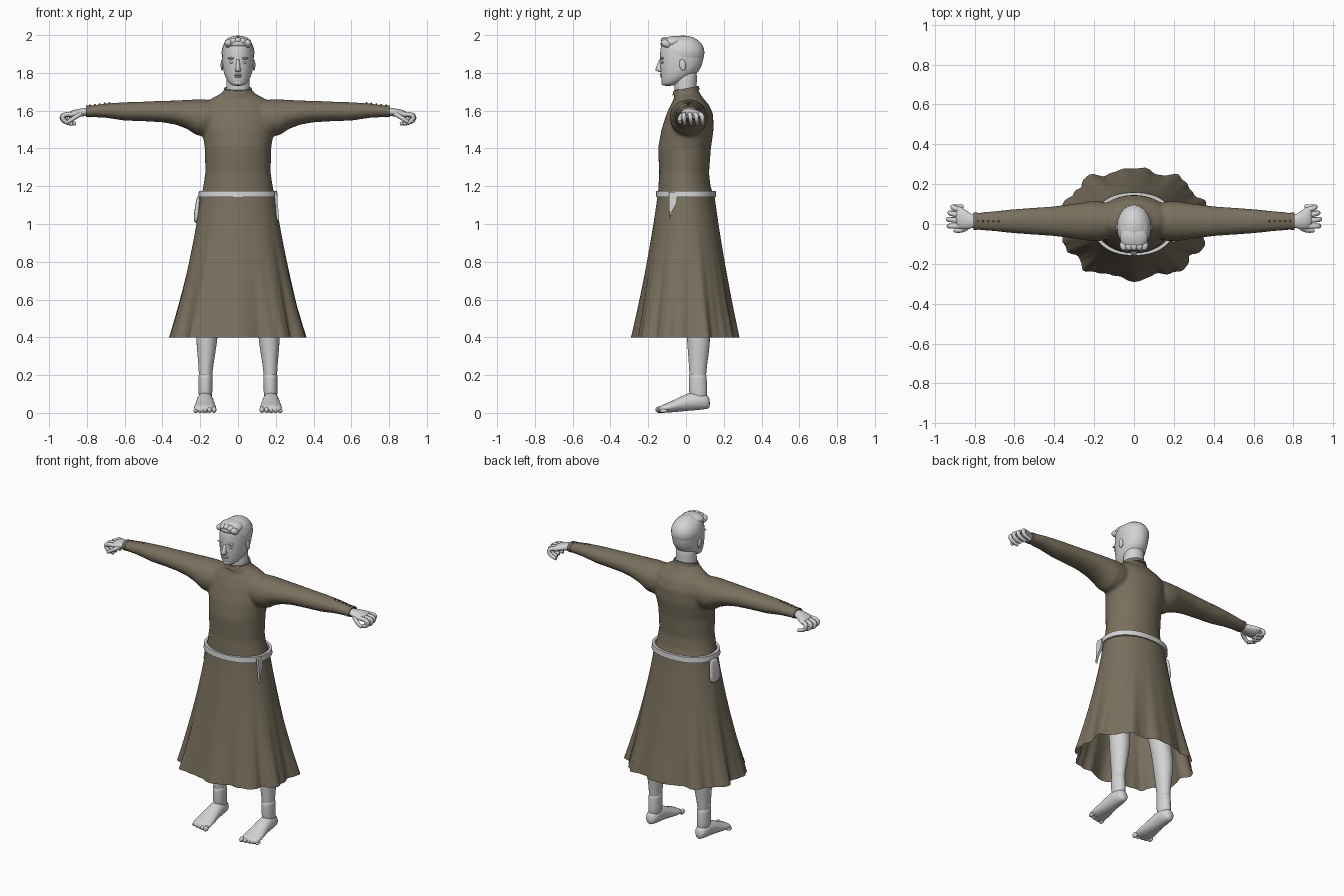
import bpy, bmesh, math
from mathutils import Matrix, Vector

if "Cube" in bpy.data.objects:
    bpy.data.objects.remove(bpy.data.objects["Cube"])


def material(name, rgb):
    m = bpy.data.materials.new(name)
    m.diffuse_color = (*rgb, 1)
    m.use_nodes = True
    m.node_tree.nodes["Principled BSDF"].inputs["Base Color"].default_value = m.diffuse_color
    return m


CLOTH = material("brown_wool", (0.19, 0.16, 0.11))
PALE = material("pale_grey", (0.65, 0.65, 0.65))


def loft(bm, axis, rings, n=20, power=2.0, loop=False):
    """Skin elliptical rings (position, centre u, centre v, radius u, radius v) along an axis."""
    rows = []
    for t, cu, cv, ru, rv in rings:
        row = []
        for i in range(n):
            a = 2 * math.pi * i / n
            c, s = math.cos(a), math.sin(a)
            u = cu + ru * math.copysign(abs(c) ** (2 / power), c)
            v = cv + rv * math.copysign(abs(s) ** (2 / power), s)
            row.append(bm.verts.new({"x": (t, u, v), "y": (u, t, v), "z": (u, v, t)}[axis]))
        rows.append(row)
    pairs = list(zip(rows, rows[1:])) + ([(rows[-1], rows[0])] if loop else [])
    for p, q in pairs:
        for i in range(n):
            j = (i + 1) % n
            bm.faces.new((p[i], p[j], q[j], q[i]))
    if not loop:
        bm.faces.new(rows[0])
        bm.faces.new(rows[-1])


def blob(bm, centre, radii, rot=0.0):
    m = Matrix.Translation(centre) @ Matrix.Rotation(rot, 4, "X") @ Matrix.Diagonal((*radii, 1))
    bmesh.ops.create_uvsphere(bm, u_segments=20, v_segments=12, radius=1, matrix=m)


def finish(bm, name, mat, sub=0, crisp=False):
    bmesh.ops.recalc_face_normals(bm, faces=bm.faces)
    me = bpy.data.meshes.new(name)
    bm.to_mesh(me)
    bm.free()
    me.materials.append(mat)
    ob = bpy.data.objects.new(name, me)
    bpy.context.collection.objects.link(ob)
    for p in me.polygons:
        p.use_smooth = True
    if sub:
        ob.modifiers.new("round", "SUBSURF").levels = sub
        ob.modifiers["round"].render_levels = sub
    if crisp:
        bpy.ops.object.select_all(action="DESELECT")
        ob.select_set(True)
        bpy.context.view_layer.objects.active = ob
        bpy.ops.object.shade_smooth_by_angle()
    return ob


def tubes(name, paths, radius, mat):
    cu = bpy.data.curves.new(name, "CURVE")
    cu.dimensions = "3D"
    cu.bevel_depth, cu.bevel_resolution, cu.use_fill_caps = radius, 3, True
    cu.resolution_u = 5
    for pts in paths:
        sp = cu.splines.new("NURBS")
        sp.points.add(len(pts) - 1)
        for i, p in enumerate(pts):
            sp.points[i].co = (*p, 1)
            sp.points[i].radius = 1.0 - 0.25 * i / (len(pts) - 1)
        sp.order_u, sp.use_endpoint_u = 3, True
    cu.materials.append(mat)
    ob = bpy.data.objects.new(name, cu)
    bpy.context.collection.objects.link(ob)


# Tunic bodice: torso and sleeves fused into one soft surface
bm = bmesh.new()
loft(bm, "z", [(z, 0, cy, rx, ry) for z, cy, rx, ry in (
    (1.14, 0, .197, .15), (1.2, -.008, .184, .138), (1.27, -.01, .173, .132),
    (1.4, -.008, .176, .14), (1.5, .008, .19, .138), (1.58, .02, .19, .124),
    (1.63, .02, .18, .102), (1.665, .015, .14, .077), (1.69, .004, .09, .07),
    (1.715, 0, .072, .064))], n=40)
for s in (1, -1):
    loft(bm, "x", [(s * x, .014, cz, ry, rz) for x, cz, ry, rz in (
        (.08, 1.57, .08, .08), (.17, 1.562, .1, .097), (.22, 1.565, .1, .095),
        (.27, 1.58, .092, .077), (.33, 1.59, .084, .064), (.4, 1.595, .075, .057),
        (.5, 1.596, .068, .052), (.6, 1.596, .061, .049), (.7, 1.6, .051, .038),
        (.8, 1.596, .042, .029))], n=32)
bodice = finish(bm, "tunic_bodice", CLOTH)
rm = bodice.modifiers.new("fuse", "REMESH")
rm.mode, rm.voxel_size, rm.use_smooth_shade = "VOXEL", 0.01, True
sm = bodice.modifiers.new("soften", "SMOOTH")
sm.factor, sm.iterations = 0.5, 6

# Neckband, sleeve cuffs and sleeve buttons
bm = bmesh.new()
loft(bm, "z", [(1.695, 0, 0, .066, .06), (1.695, 0, 0, .078, .072),
               (1.718, 0, 0, .073, .067), (1.718, 0, 0, .064, .058)], 32, loop=True)
for v in bm.verts:
    v.co.z += v.co.y * 0.2
finish(bm, "neckband", CLOTH, crisp=True)
bm = bmesh.new()
for s in (1, -1):
    loft(bm, "x", [(s * x, .014, 1.596, ry, rz) for x, ry, rz in (
        (.785, .036, .024), (.785, .044, .031), (.805, .043, .03), (.805, .036, .024))],
        24, loop=True)
    for i in range(5):
        x = .68 + .026 * i
        blob(bm, (s * x, .014, 1.64 - .12 * (x - .68)), (.005, .005, .006))
finish(bm, "cuffs_and_buttons", CLOTH, crisp=True)

# Flared skirt with folds growing toward the hem
bm = bmesh.new()
N, ROWS, rows = 120, 20, []
for k in range(ROWS + 1):
    t = k / ROWS
    rx, ry = .198 + .158 * t ** 1.25, .15 + .122 * t ** 1.1
    p = 2 / (2 + .35 * t)
    row = []
    for i in range(N):
        a = 2 * math.pi * i / N
        c, s = math.cos(a), math.sin(a)
        f = 1 + t * t * (.045 * math.cos(10 * (a + math.pi / 2))
                         + .018 * math.cos(17 * a + 1) + .012 * math.cos(29 * a + 2))
        row.append(bm.verts.new((rx * f * math.copysign(abs(c) ** p, c),
                                 ry * f * math.copysign(abs(s) ** p, s), 1.16 - .76 * t)))
    rows.append(row)
for p, q in zip(rows, rows[1:]):
    for i in range(N):
        j = (i + 1) % N
        bm.faces.new((p[i], q[i], q[j], p[j]))
finish(bm, "skirt", CLOTH)

# Belt with hanging strap end and side pouch
bm = bmesh.new()
loft(bm, "z", [(1.142, 0, 0, .195, .148), (1.142, 0, 0, .21, .16),
               (1.176, 0, 0, .207, .158), (1.176, 0, 0, .19, .142)], 56, 2.2, loop=True)
finish(bm, "belt", PALE, crisp=True)
bm = bmesh.new()
outline = ((-.09, 1.17), (-.045, 1.17), (-.05, 1.11), (-.078, 1.06), (-.088, 1.02))
strap = [bm.verts.new((.192 + (1.17 - z) * .08, y, z)) for y, z in outline]
face = bm.faces.new(strap)
ext = bmesh.ops.extrude_face_region(bm, geom=[face])
for v in ext["geom"]:
    if isinstance(v, bmesh.types.BMVert):
        v.co.x += .014
finish(bm, "belt_strap", PALE, crisp=True)
bm = bmesh.new()
loft(bm, "z", [(1.15, -.208, .02, .006, .035), (1.12, -.212, .02, .011, .042),
               (1.05, -.219, .02, .015, .048), (1.02, -.221, .02, .013, .045),
               (1.005, -.221, .02, .007, .03)], 20, 3)
finish(bm, "belt_pouch", PALE, 1)

# Head and neck
bm = bmesh.new()
loft(bm, "z", [(z, 0, cy, rx, ry) for z, cy, rx, ry in (
    (1.73, -.095, .025, .027), (1.745, -.078, .048, .05), (1.775, -.05, .067, .082),
    (1.81, -.032, .078, .104), (1.85, -.025, .083, .114), (1.89, -.021, .085, .117),
    (1.93, -.021, .083, .116), (1.96, -.023, .075, .103), (1.982, -.025, .055, .078),
    (1.992, -.026, .02, .03))], 28)
loft(bm, "z", [(1.66, 0, .004, .066, .06), (1.71, 0, -.004, .063, .06),
               (1.76, 0, -.002, .062, .06), (1.84, 0, .0, .06, .06)], 24)
finish(bm, "head", PALE, 1)

# Face: nose, brows, eyes, lips, chin and ears
bm = bmesh.new()
loft(bm, "z", [(1.806, 0, -.134, .012, .012), (1.815, 0, -.138, .017, .024),
               (1.828, 0, -.138, .012, .021), (1.87, 0, -.134, .008, .008)], 12)
blob(bm, (0, -.129, 1.79), (.022, .011, .006))
blob(bm, (0, -.126, 1.78), (.019, .011, .006))
blob(bm, (0, -.113, 1.748), (.024, .018, .016))
for s in (1, -1):
    blob(bm, (s * .032, -.126, 1.877), (.024, .01, .006))
    blob(bm, (s * .032, -.122, 1.856), (.014, .01, .007))
    blob(bm, (s * .084, -.018, 1.842), (.008, .017, .031), .15)
finish(bm, "face_features", PALE)

# Short hair with a swept front
bm = bmesh.new()
blob(bm, (0, -.015, 1.908), (.087, .113, .09))
blob(bm, (0, -.07, 1.962), (.07, .066, .033), .15)
for i in range(5):
    blob(bm, (-.05 + .025 * i, -.105, 1.955 + .012 * math.sin(i * .8)), (.022, .03, .02), -.4)
finish(bm, "hair", PALE)

# Hands with curled fingers
for s, side in ((1, "left"), (-1, "right")):
    bm = bmesh.new()
    loft(bm, "x", [(s * x, cy, cz, ry, rz) for x, cy, cz, ry, rz in (
        (.78, .012, 1.595, .03, .021), (.815, .013, 1.593, .034, .022),
        (.85, .024, 1.587, .052, .022), (.88, .034, 1.58, .058, .023),
        (.897, .036, 1.574, .05, .016))], 20)
    finish(bm, side + "_palm", PALE, 1)
    paths = [[(s * .87, y * .8, 1.58), (s * (.935 - d), y, 1.585), (s * (.93 - d), y + .004, 1.54),
              (s * (.88 - d), y + .004, 1.53)]
             for y, d in ((-.012, .004), (.022, 0), (.054, .008), (.084, .022))]
    paths.append([(s * .83, -.008, 1.585), (s * .855, -.04, 1.57), (s * .90, -.032, 1.54)])
    tubes(side + "_fingers", paths, .0135, PALE)

# Legs, ankle boots and toes
for s, side in ((1, "left"), (-1, "right")):
    bm = bmesh.new()
    loft(bm, "z", [(z, s * cx, cy, rx, ry) for z, cx, cy, rx, ry in (
        (.12, .172, .062, .033, .042), (.21, .172, .062, .035, .044),
        (.3, .168, .065, .046, .054), (.4, .165, .068, .059, .064),
        (.5, .16, .06, .06, .066), (.6, .15, .04, .063, .067),
        (.8, .12, .02, .08, .085), (.95, .1, .01, .09, .1))], 20)
    finish(bm, side + "_leg", PALE, 1)
    bm = bmesh.new()
    loft(bm, "y", [(y, s * .174, cz, rx, rz) for y, cz, rx, rz in (
        (.127, .05, .018, .026), (.11, .06, .036, .04), (.06, .066, .044, .052),
        (0, .056, .046, .046), (-.06, .036, .056, .033), (-.12, .023, .062, .022),
        (-.148, .017, .048, .015))], 20)
    loft(bm, "z", [(.05, s * .173, .068, .036, .046), (.12, s * .172, .064, .037, .05),
                   (.19, s * .172, .062, .037, .047), (.212, s * .172, .062, .039, .049)], 20)
    finish(bm, side + "_foot", PALE, 1)
    bm = bmesh.new()
    for i in range(5):
        r = .017 - .0015 * i
        blob(bm, (s * (.127 + .024 * i), -.142 + .006 * i, r), (.013, .02, r))
    finish(bm, side + "_toes", PALE)
